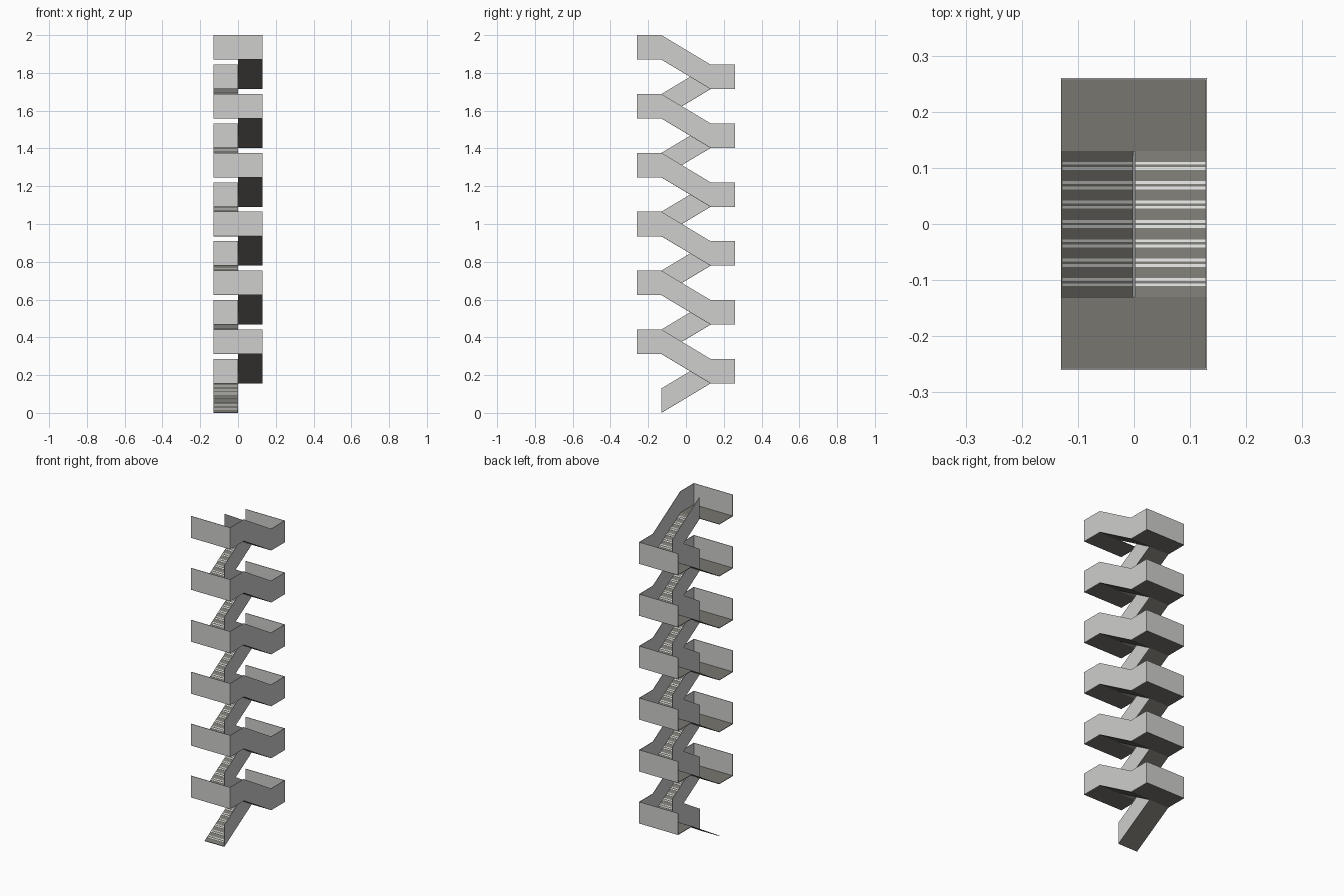
import bpy

if "Cube" in bpy.data.objects:
    bpy.data.objects.remove(bpy.data.objects["Cube"])

STEP = 1.87 / 12      # rise of one flight
WALL = 0.13           # parapet height
W, D, F = 0.13, 0.26, 0.13   # half width, half depth, flight half length
T = 0.003             # sheet thickness


def material(name, col):
    m = bpy.data.materials.new(name)
    m.diffuse_color = (*col, 1)
    m.use_nodes = True
    m.node_tree.nodes["Principled BSDF"].inputs["Base Color"].default_value = m.diffuse_color
    return m


wall_mat = material("light_grey_wall", (0.62, 0.62, 0.61))
floor_mat = material("dark_grey_floor", (0.185, 0.18, 0.16))
strip_mat = material("pale_strip", (0.70, 0.70, 0.69))


def extrude_x(name, profile, x0, x1, mat):
    """Prism from a (y, z) profile pulled along x."""
    n = len(profile)
    verts = [(x, y, z) for x in (x0, x1) for y, z in profile]
    faces = [tuple(range(n))[::-1], tuple(range(n, 2 * n))]
    faces += [(i, (i + 1) % n, (i + 1) % n + n, i + n) for i in range(n)]
    me = bpy.data.meshes.new(name)
    me.from_pydata(verts, [], faces)
    import bmesh
    bm = bmesh.new()
    bm.from_mesh(me)
    bmesh.ops.recalc_face_normals(bm, faces=bm.faces)
    bm.to_mesh(me)
    bm.free()
    me.materials.append(mat)
    ob = bpy.data.objects.new(name, me)
    bpy.context.collection.objects.link(ob)
    return ob


def band(path, height, lift=0.0):
    """Closed profile of constant vertical height along a (y, z) path."""
    return ([(y, z + lift) for y, z in path]
            + [(y, z + lift + height) for y, z in reversed(path)])


def flight(name, x0, x1, path):
    """Sloping floor with pairs of anti-slip strips."""
    extrude_x(name + "_floor", band(path, T), x0, x1, floor_mat)
    (ya, za), (yb, zb) = path
    slope = (zb - za) / (yb - ya)
    for k in range(-3, 4):
        for off in (-0.0047, 0.0047):
            y = k * 0.0345 + off
            ends = [(v, za + slope * (v - ya)) for v in (y - 0.0025, y + 0.0025)]
            extrude_x(name + "_strip", band(ends, 0.001, T), x0 + T, x1 - T, strip_mat)


for i in range(6):
    z0 = 2 * i * STEP
    z1, z2 = z0 + STEP, z0 + 2 * STEP

    # lower flight on the left, upper flight on the right
    left = [(-F, z0), (F, z1)]
    right = [(-F, z2), (F, z1)]
    flight("left_flight", -W, 0, left)
    flight("right_flight", 0, W, right)

    # parapets along the central gap
    extrude_x("left_flight_inner_wall", band(left, WALL), -T, 0, wall_mat)
    extrude_x("right_flight_inner_wall", band(right, WALL), 0, T, wall_mat)

    # continuous outer parapet on the right
    extrude_x("outer_wall", band([(-D, z2)] + right + [(D, z1)], WALL),
              W - T, W, wall_mat)

    # landings with their end parapets
    for name, s, z in (("back", 1, z1), ("front", -1, z2)):
        extrude_x(name + "_landing", band([(s * F, z), (s * D, z)], T),
                  -W, W - T, floor_mat)
        extrude_x(name + "_landing_wall", band([(s * (D - T), z), (s * D, z)], WALL),
                  -W, W, wall_mat)
